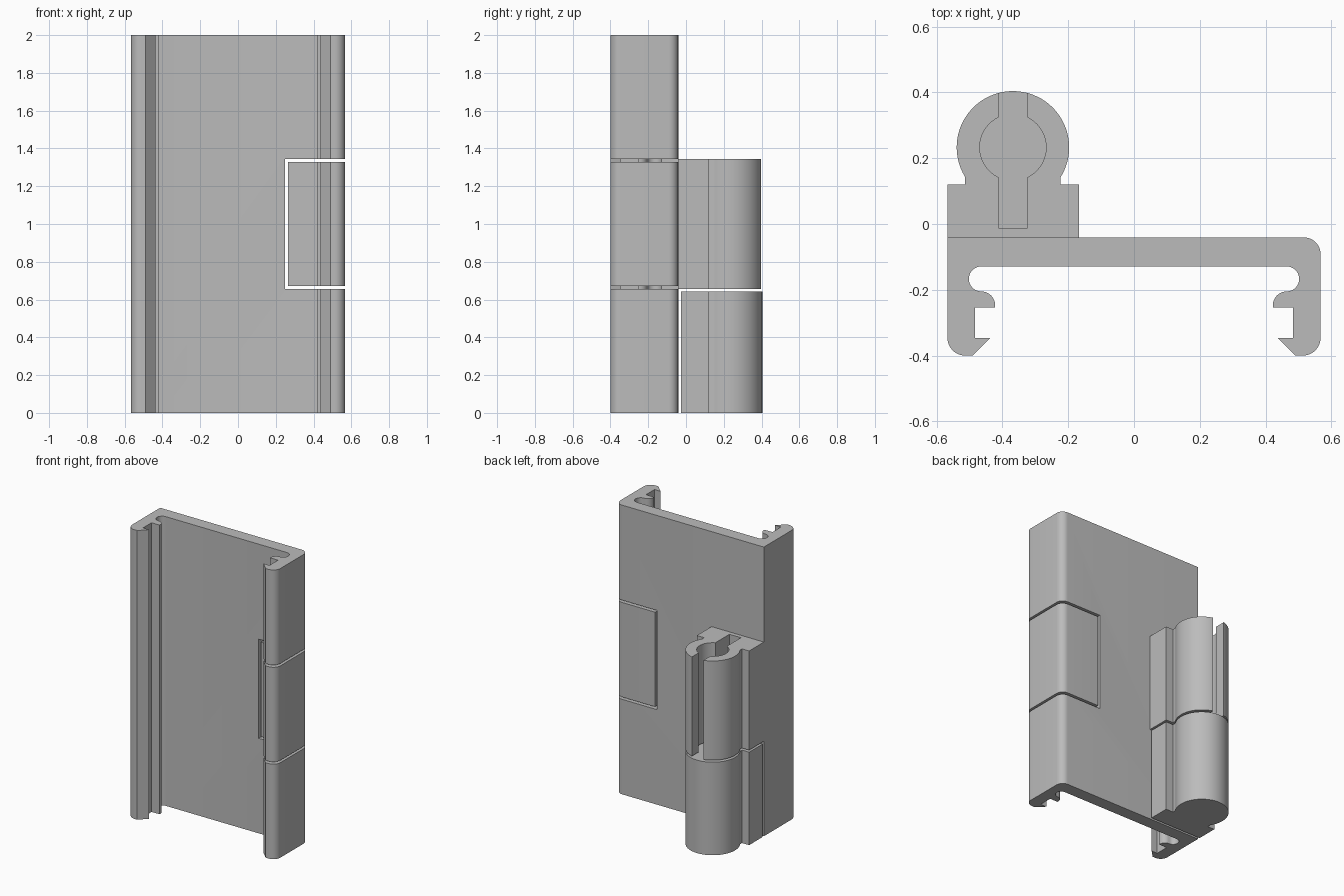
import bpy, bmesh, math

if "Cube" in bpy.data.objects:
    bpy.data.objects.remove(bpy.data.objects["Cube"])

grey = bpy.data.materials.new("aluminium_grey")
grey.diffuse_color = (0.5, 0.5, 0.5, 1)
grey.use_nodes = True
grey.node_tree.nodes["Principled BSDF"].inputs["Base Color"].default_value = grey.diffuse_color


def arc(cx, cy, r, a0, a1, n=10):
    """Points along an arc, angles in degrees."""
    return [(cx + r * math.cos(math.radians(a0 + (a1 - a0) * i / n)),
             cy + r * math.sin(math.radians(a0 + (a1 - a0) * i / n))) for i in range(n + 1)]


def extrude(name, profile, z0, z1):
    """Upright prism from a closed xy profile."""
    bm = bmesh.new()
    face = bm.faces.new([bm.verts.new((x, y, z0)) for x, y in profile])
    top = bmesh.ops.extrude_face_region(bm, geom=[face])
    bmesh.ops.translate(bm, vec=(0, 0, z1 - z0),
                        verts=[v for v in top["geom"] if isinstance(v, bmesh.types.BMVert)])
    bmesh.ops.recalc_face_normals(bm, faces=bm.faces)
    mesh = bpy.data.meshes.new(name)
    bm.to_mesh(mesh)
    bm.free()
    mesh.materials.append(grey)
    obj = bpy.data.objects.new(name, mesh)
    bpy.context.collection.objects.link(obj)
    return obj


def rect(x0, x1, y0, y1):
    return [(x0, y0), (x1, y0), (x1, y1), (x0, y1)]


def smooth(obj):
    bpy.ops.object.select_all(action='DESELECT')
    obj.select_set(True)
    bpy.context.view_layer.objects.active = obj
    bpy.ops.object.shade_smooth_by_angle(angle=math.radians(30))


W, BACK, INNER, FRONT = 0.567, -0.041, -0.129, -0.40
GAP0, GAP1 = 0.657, 1.343      # outer heights of the cut round the tab
SLIT = 0.016

# Clip leg: channel, rounded lip and hook, ending at the outer side
leg = (arc(0.464, -0.167, 0.038, 90, -90, 14)
       + arc(0.464, -0.247, 0.042, 90, 180, 8)
       + [(0.422, -0.254), (0.484, -0.254), (0.484, -0.347), (0.438, -0.347), (0.491, FRONT)]
       + arc(W - 0.054, FRONT + 0.054, 0.054, -90, 0))
# Left side has a square back corner, right side a rounded one
channel = leg + arc(W - 0.05, BACK - 0.05, 0.05, 0, 90) + [(-W, BACK)] \
    + [(-x, y) for x, y in reversed(leg)]


def clipped_tab(profile, x_min):
    """Part of the channel section to the right of x_min."""
    return [p for p in profile if p[0] > x_min] + [(x_min, BACK), (x_min, INNER)]


# Channel plate with an opening on its right side for the tab
plate = extrude("channel_plate", channel, 0, 2)
opening = extrude("tab_opening_cutter", rect(0.249, 0.7, -0.6, 0.1), GAP0, GAP1)
tab = extrude("tab", clipped_tab(channel, 0.265), GAP0 + SLIT, GAP1 - SLIT)

# Hinge barrel section: round barrel on a neck and a square foot
CX, CY, R, NECK = -0.368, 0.233, 0.171, 0.145
a = math.degrees(math.acos(NECK / R))


def barrel(y0):
    return ([(-W, y0), (-0.167, y0), (-0.167, 0.12), (CX + NECK, 0.12)]
            + arc(CX, CY, R, -a, 180 + a, 48) + [(CX - NECK, 0.12), (-W, 0.12)])


# Upper knuckle is joined to the plate and has a keyhole opening
upper = extrude("upper_knuckle", barrel(BACK), GAP0, GAP1)
S, HR = 0.044, 0.101
b = math.degrees(math.acos(S / HR))
keyhole = ([(CX - S, -0.012), (CX + S, -0.012)] + arc(CX, CY, HR, -b, b, 18)
           + [(CX + S, 0.5), (CX - S, 0.5)] + arc(CX, CY, HR, 180 - b, 180 + b, 18))
keyhole_cutter = extrude("keyhole_cutter", keyhole, 0.5, 1.5)

# Lower knuckle is solid and stands free of the plate
lower = extrude("lower_knuckle", barrel(-0.026), 0, 0.643)

for obj, cutter in ((plate, opening), (upper, keyhole_cutter)):
    mod = obj.modifiers.new("cut", 'BOOLEAN')
    mod.operation, mod.solver, mod.object = 'DIFFERENCE', 'EXACT', cutter
    bpy.context.view_layer.objects.active = obj
    bpy.ops.object.modifier_apply(modifier=mod.name)
    bpy.data.objects.remove(cutter)

for obj in (plate, tab, upper, lower):
    smooth(obj)
